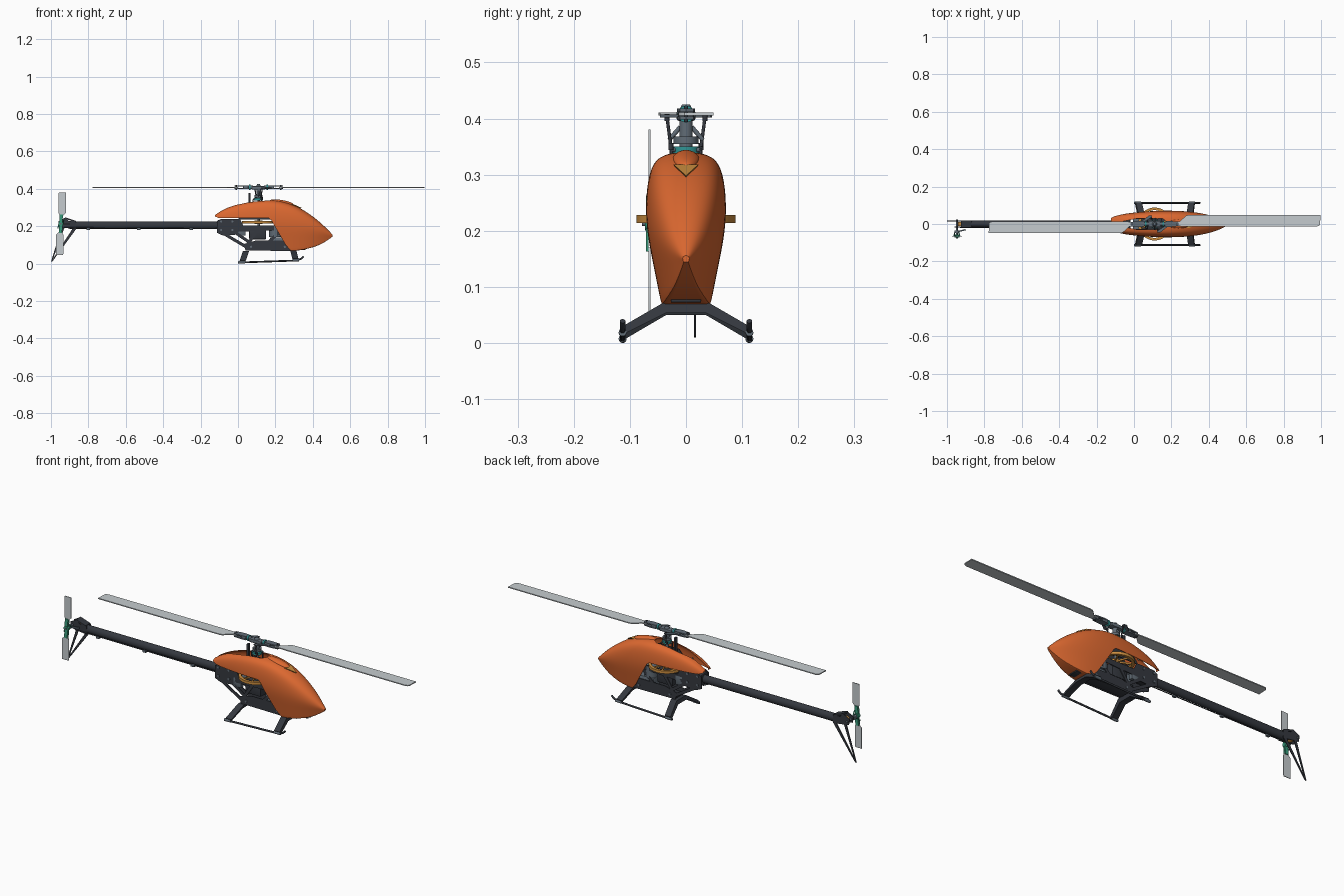
import bpy, bmesh
from math import radians, cos, sin, pi
from mathutils import Vector, Matrix

if "Cube" in bpy.data.objects:
    bpy.data.objects.remove(bpy.data.objects["Cube"])

COL = {"orange": (.72, .14, .03), "dark": (.035, .04, .05), "steel": (.12, .15, .18), "gold": (.6, .27, .05),
       "teal": (.03, .3, .3), "green": (.04, .33, .2), "blade": (.56, .6, .62)}
MATS = {}
for n, c in COL.items():
    MATS[n] = bpy.data.materials.new(n)
    MATS[n].diffuse_color = (*c, 1)


def add(name, bm, col):
    bmesh.ops.recalc_face_normals(bm, faces=bm.faces[:])
    me = bpy.data.meshes.new(name)
    bm.to_mesh(me)
    bm.free()
    ob = bpy.data.objects.new(name, me)
    bpy.context.collection.objects.link(ob)
    me.materials.append(MATS[col])
    return ob


def rod(name, a, b, r, col, r2=None, n=20):
    a, b = Vector(a), Vector(b)
    bm = bmesh.new()
    m = Matrix.Translation((a + b) / 2) @ (b - a).to_track_quat('Z', 'Y').to_matrix().to_4x4()
    bmesh.ops.create_cone(bm, cap_ends=True, segments=n, radius1=r, radius2=r if r2 is None else r2,
                          depth=(b - a).length, matrix=m)
    return add(name, bm, col)


def box(name, lo, hi, col, bevel=.002):
    lo, hi = Vector(lo), Vector(hi)
    bm = bmesh.new()
    bmesh.ops.create_cube(bm, size=1, matrix=Matrix.Translation((lo + hi) / 2) @ Matrix.Diagonal((*(hi - lo), 1)))
    bmesh.ops.bevel(bm, geom=bm.edges[:], offset=bevel, segments=2, affect='EDGES', profile=.5)
    return add(name, bm, col)


def plate(name, pts, lo, hi, col, plane="xz"):
    # flat outline given thickness along the remaining axis
    put = {"xz": lambda u, v, w: (u, w, v), "xy": lambda u, v, w: (u, v, w), "yz": lambda u, v, w: (w, u, v)}[plane]
    bm = bmesh.new()
    A, B = ([bm.verts.new(put(u, v, w)) for u, v in pts] for w in (lo, hi))
    bm.faces.new(A)
    bm.faces.new(B[::-1])
    for i in range(len(pts)):
        j = (i + 1) % len(pts)
        bm.faces.new((A[i], A[j], B[j], B[i]))
    return add(name, bm, col)


def bar(name, a, b, w, lo, hi, col, plane="xz"):
    a, b = Vector(a), Vector(b)
    d = (b - a).normalized() * w / 2
    p = Vector((-d.y, d.x))
    return plate(name, [a + p, b + p, b - p, a - p], lo, hi, col, plane)


def ring(name, prof, c, col, n=64):
    # closed (r, z) profile spun round the vertical axis
    bm = bmesh.new()
    R = [[bm.verts.new((c[0] + r * cos(2 * pi * i / n), c[1] + r * sin(2 * pi * i / n), c[2] + z)) for r, z in prof]
         for i in range(n)]
    for i in range(n):
        for k in range(len(prof)):
            l = (k + 1) % len(prof)
            bm.faces.new((R[i][k], R[(i + 1) % n][k], R[(i + 1) % n][l], R[i][l]))
    return add(name, bm, col)


def tube(name, pts, r, col):
    cu = bpy.data.curves.new(name, 'CURVE')
    cu.dimensions, cu.bevel_depth, cu.bevel_resolution, cu.use_fill_caps = '3D', r, 3, True
    s = cu.splines.new('POLY')
    s.points.add(len(pts) - 1)
    for p, q in zip(s.points, pts):
        p.co = (*q, 1)
    cu.materials.append(MATS[col])
    ob = bpy.data.objects.new(name, cu)
    bpy.context.collection.objects.link(ob)
    return ob


# canopy: lofted shell; stations are x, top, widest z, low, half width, bottom half width, shoulder drop
ST = [(-.122, .262, .235, .2, .036, .03, .1), (-.07, .298, .235, .16, .053, .035, .08),
      (.02, .327, .23, .11, .065, .04, .06), (.12, .341, .225, .07, .072, .042, .06),
      (.21, .343, .22, .064, .073, .044, .08), (.3, .318, .21, .066, .068, .044, .14),
      (.38, .272, .19, .08, .055, .034, .22), (.45, .215, .17, .104, .035, .018, .28),
      (.505, .156, .15, .144, .006, .004, .3)]
bm = bmesh.new()
cr = bm.edges.layers.float.new("crease_edge")
rings = []
for x, t, m, l, w, wb, d in ST:
    half = [(.6 * w, t - d * .5 * (t - m)), (.93 * w, t - (d + .18) * (t - m)), (1.03 * w, m),
            (w * .5 + wb * .52, (m + l) / 2), (wb, l)]
    loop = [(0, t)] + half + [(0, l)] + [(-y, z) for y, z in half[::-1]]
    rings.append([bm.verts.new((x, y, z)) for y, z in loop])
n = len(rings[0])
for A, B in zip(rings, rings[1:]):
    for i in range(n):
        bm.faces.new((A[i], A[(i + 1) % n], B[(i + 1) % n], B[i]))
    for i in (5, 7):
        bm.edges.get((A[i], B[i]))[cr] = .8
for A in (rings[0], rings[-1]):
    bm.faces.new(A)
    for i in range(n):
        bm.edges.get((A[i], A[(i + 1) % n]))[cr] = 1
canopy = add("canopy", bm, "orange")
s = canopy.modifiers.new("sub", 'SUBSURF')
s.levels = s.render_levels = 3
s = canopy.modifiers.new("shell", 'SOLIDIFY')
s.thickness = .0025
cuts = [plate("side_cutter", [(-.3, .0), (.283, .0), (.283, .068), (.255, .1), (.178, .232), (.165, .243), (-.1, .243),
                              (-.124, .252), (-.3, .252)], -.2, .2, "orange"),
        plate("mast_slot_cutter", [(-.2, -.012), (-.06, -.014), (.02, -.03), (.15, -.03), (.172, -.015), (.172, .015),
                                   (.15, .03), (.02, .03), (-.06, .014), (-.2, .012)], .236, .5, "orange", "xy")]
for c in cuts:
    b = canopy.modifiers.new("cut", 'BOOLEAN')
    b.object, b.operation, b.solver = c, 'DIFFERENCE', 'EXACT'
    c.hide_render = True
bpy.context.view_layer.objects.active = canopy
canopy.select_set(True)
bpy.ops.object.convert(target='MESH')
for c in cuts:
    bpy.data.objects.remove(c)

# nose air intake with hood
bm = bmesh.new()
for p in ((.296, -.022, .318), (.296, .022, .318), (.341, 0, .298), (.24, -.02, .31), (.24, .02, .31), (.29, 0, .285)):
    bm.verts.new(p)
bmesh.ops.convex_hull(bm, input=bm.verts[:])
add("intake_mesh", bm, "gold")
bm = bmesh.new()
bmesh.ops.create_uvsphere(bm, u_segments=24, v_segments=12, radius=1,
                          matrix=Matrix.Translation((.235, 0, .326)) @ Matrix.Rotation(.18, 4, 'Y')
                          @ Matrix.Diagonal((.065, .024, .014, 1)))
add("intake_hood", bm, "orange")

# chassis
for s in (1, -1):
    lo, hi = sorted((s * .028, s * .032))
    plate("frame_rear_plate", [(-.112, .165), (-.112, .228), (-.09, .24), (.01, .24), (.03, .2), (-.01, .155), (-.08, .15)], lo, hi, "dark")
    plate("frame_upper_beam", [(-.02, .17), (-.02, .205), (.26, .205), (.29, .15), (.27, .15), (.23, .18)], lo, hi, "dark")
    plate("frame_head_plate", [(.0, .236), (.22, .236), (.18, .305), (.06, .305)], lo, hi, "dark")
    plate("frame_lower_plate", [(.04, .07), (.03, .105), (.1, .125), (.25, .125), (.3, .1), (.3, .068)], lo, hi, "dark")
    for a, b in (((-.075, .16), (.06, .08)), ((-.02, .17), (.06, .115)), ((.05, .1), (.11, .19)), ((.16, .11), (.24, .19))):
        bar("frame_strut", a, b, .016, lo, hi, "dark")
    for x, z in ((-.09, .18), (-.09, .225), (-.03, .18), (-.03, .225), (.07, .09), (.25, .09)):
        rod("frame_bolt", (x, s * .031, z), (x, s * .036, z), .006, "steel", n=12)
    box("servo", (-.005, s * .022 - .01, .15), (.04, s * .022 + .01, .198), "steel")
    rod("canopy_post", (.0, s * .03, .262), (.0, s * .055, .262), .004, "steel")
box("boom_clamp", (-.108, -.027, .175), (-.02, .027, .234), "dark", .006)
box("battery_tray", (.04, -.027, .072), (.36, .027, .088), "dark")
box("battery", (.17, -.026, .088), (.38, .026, .14), "steel", .005)
box("gear_case", (.06, -.026, .13), (.15, .026, .2), "dark", .004)
rod("motor", (.2, 0, .142), (.2, 0, .2), .033, "steel", n=32)
box("bearing_block", (.07, -.027, .27), (.15, .027, .3), "dark", .004)

# main gear
G = Vector((.11, 0, .221))
ring("main_gear", [(.074, -.007), (.088, -.007), (.088, .007), (.074, .007)], G, "gold", 96)
rod("gear_hub", G - Vector((0, 0, .009)), G + Vector((0, 0, .009)), .022, "gold", n=32)
for i in range(8):
    a = i * pi / 4
    u = Vector((cos(a), sin(a)))
    v = Vector((cos(a + .3), sin(a + .3)))
    bar("gear_spoke", G.xy + u * .018, G.xy + v * .077, .006, .217, .225, "gold", "xy")

# landing gear
LEG = [(-.116, .018), (-.04, .068), (.04, .068), (.116, .018), (.112, .005), (.035, .05), (-.035, .05), (-.112, .005)]
for name, x, k, dz in (("rear_leg", .003, .35, 0), ("front_leg", .297, -.25, .01)):
    leg = plate(name, [(y, z + dz * min(1, abs(y) / .1)) for y, z in LEG], x, x + .033, "dark", "yz")
    for v in leg.data.vertices:
        v.co.x += k * v.co.z
for s in (1, -1):
    y = s * .113
    tube("skid", [(0, y, .006), (.29, y, .016), (.32, y, .02), (.34, y, .027), (.352, y, .039)], .005, "dark")
    for x, z in ((.02, .007), (.31, .018)):
        rod("skid_clamp", (x - .017, y, z), (x + .017, y, z + .001), .007, "steel")

# mast, swashplate and rotor head
H = Vector((.11, 0, .408))
rod("mast", (.11, 0, .13), (.11, 0, .422), .007, "steel")
rod("mast_sleeve", (.11, 0, .34), (.11, 0, .398), .012, "steel")
rod("swashplate_lower", (.11, 0, .338), (.11, 0, .35), .024, "teal", n=32)
rod("swashplate_upper", (.11, 0, .355), (.11, 0, .368), .022, "steel", n=32)
box("head_block", (.075, -.017, .396), (.145, .017, .414), "steel", .004)
rod("head_cap", (.11, 0, .412), (.11, 0, .425), .014, "steel", .007)
for i in range(3):
    a = i * 2 * pi / 3 + pi / 3
    p = Vector((.11 + .03 * cos(a), .03 * sin(a), .344))
    rod("swash_arm", (.11, 0, .344), p, .004, "steel", n=12)
    rod("servo_link", p, (p.x, p.y, .27), .003, "dark", n=12)
box("anti_rotation_guide", (.055, -.008, .3), (.066, .008, .378), "dark")
BLADE = [(.11, -.011), (.11, .013), (.135, .014), (.17, .046), (.19, .049), (.887, .049), (.885, -.003), (.88, -.009), (.868, -.0135), (.18, -.0135)]
for s in (1, -1):
    def P(r, y, z): return (H.x + s * r, s * y, z)
    plate("main_blade", [P(r, y, 0)[:2] for r, y in BLADE], .4055, .4105, "blade", "xy")
    rod("blade_spindle", P(.03, 0, .408), P(.07, 0, .408), .01, "steel")
    rod("grip_collar", P(.042, 0, .408), P(.05, 0, .408), .015, "teal", n=24)
    for z in (.398, .4115):
        plate("blade_grip", [P(r, y, 0)[:2] for r, y in ((.055, -.014), (.08, -.016), (.125, -.011), (.13, 0), (.125, .013), (.08, .016), (.055, .014))],
              z, z + .006, "steel", "xy")
    box("grip_root", Vector(P(.069, 0, .408)) - Vector((.014, .014, .009)), Vector(P(.069, 0, .408)) + Vector((.014, .014, .009)), "steel", .004)
    rod("blade_bolt", P(.119, 0, .394), P(.119, 0, .421), .004, "dark", n=12)
    plate("pitch_arm", [P(r, y, 0)[:2] for r, y in ((.055, -.01), (.075, -.01), (.03, -.046), (.012, -.044), (.02, -.034))], .402, .407, "steel", "xy")
    rod("pitch_link", P(.02, -.034, .404), P(.012, -.027, .35), .003, "dark", n=12)
    for f, z in ((.034, .404), (.027, .352)):
        rod("link_end", P(.018, -f, z - .008), P(.018, -f, z + .004), .0045, "dark", n=12)
    rod("follower_arm", P(0, .01, .385), P(0, .03, .362), .004, "steel", n=12)

# tail boom, control rod
boom = rod("tail_boom", (-.03, 0, .205), (-.9, 0, .205), .021, "dark", n=32)
for v in boom.data.vertices:
    v.co.y *= .85
rod("tail_pushrod", (-.03, -.017, .188), (-.93, -.02, .193), .0025, "dark", n=10)
for x in (-.53, -.8, -.25):
    box("rod_guide", (x - .01, -.022, .18), (x + .01, -.008, .192), "steel")

# tail case and fin
for y in (-.018, .014):
    plate("tail_side_plate", [(-.865, .227), (-.905, .228), (-.925, .246), (-.96, .226), (-.955, .196), (-.865, .183)], y, y + .004, "dark")
rod("tail_pulley", (-.925, -.012, .21), (-.925, .012, .21), .016, "gold", n=24)
rod("tail_shaft", (-.947, -.078, .213), (-.947, .024, .213), .005, "steel")
bar("tail_brace", (-.87, .226), (-.925, .244), .008, -.02, .018, "dark")
plate("fin_front", [(-.862, .19), (-.885, .186), (-.999, .011), (-.992, .012)], .014, .018, "dark")
plate("fin_rear", [(-.925, .2), (-.942, .196), (-1, .01), (-.994, .012)], .014, .018, "dark")

# tail rotor
rod("tail_hub", (-.947, -.073, .213), (-.947, -.055, .213), .013, "green", n=24)
rod("tail_slider", (-.947, -.048, .213), (-.947, -.036, .213), .012, "steel", n=24)
bar("tail_lever", (-.9, -.03), (-.947, -.042), .007, .208, .216, "steel", "xy")
for s in (1, -1):
    def Q(u, r): return (-.947 + s * u, .213 + s * r)
    plate("tail_blade", [Q(*p) for p in ((-.006, .043), (.01, .043), (.027, .06), (.027, .167), (-.01, .167), (-.013, .16), (-.013, .058))],
          -.0665, -.0635, "blade")
    for y in (-.0715, -.0635):
        plate("tail_grip", [Q(*p) for p in ((-.009, .01), (.009, .01), (.011, .05), (-.006, .05))], y, y + .005, "green")
    u, z = Q(.016, .022)
    rod("tail_pitch_link", (u, -.066, z), (-.947 + s * .01, -.042, .213), .003, "green", n=10)

# smooth shading with sharp edges kept
bpy.ops.object.select_all(action='DESELECT')
for o in bpy.data.objects:
    if o.type == 'MESH':
        o.select_set(True)
        bpy.context.view_layer.objects.active = o
bpy.ops.object.shade_smooth_by_angle(angle=radians(32))

for m in bpy.data.materials:
    if m.users and not m.is_grease_pencil:
        m.use_nodes = True
        m.node_tree.nodes["Principled BSDF"].inputs["Base Color"].default_value = m.diffuse_color
